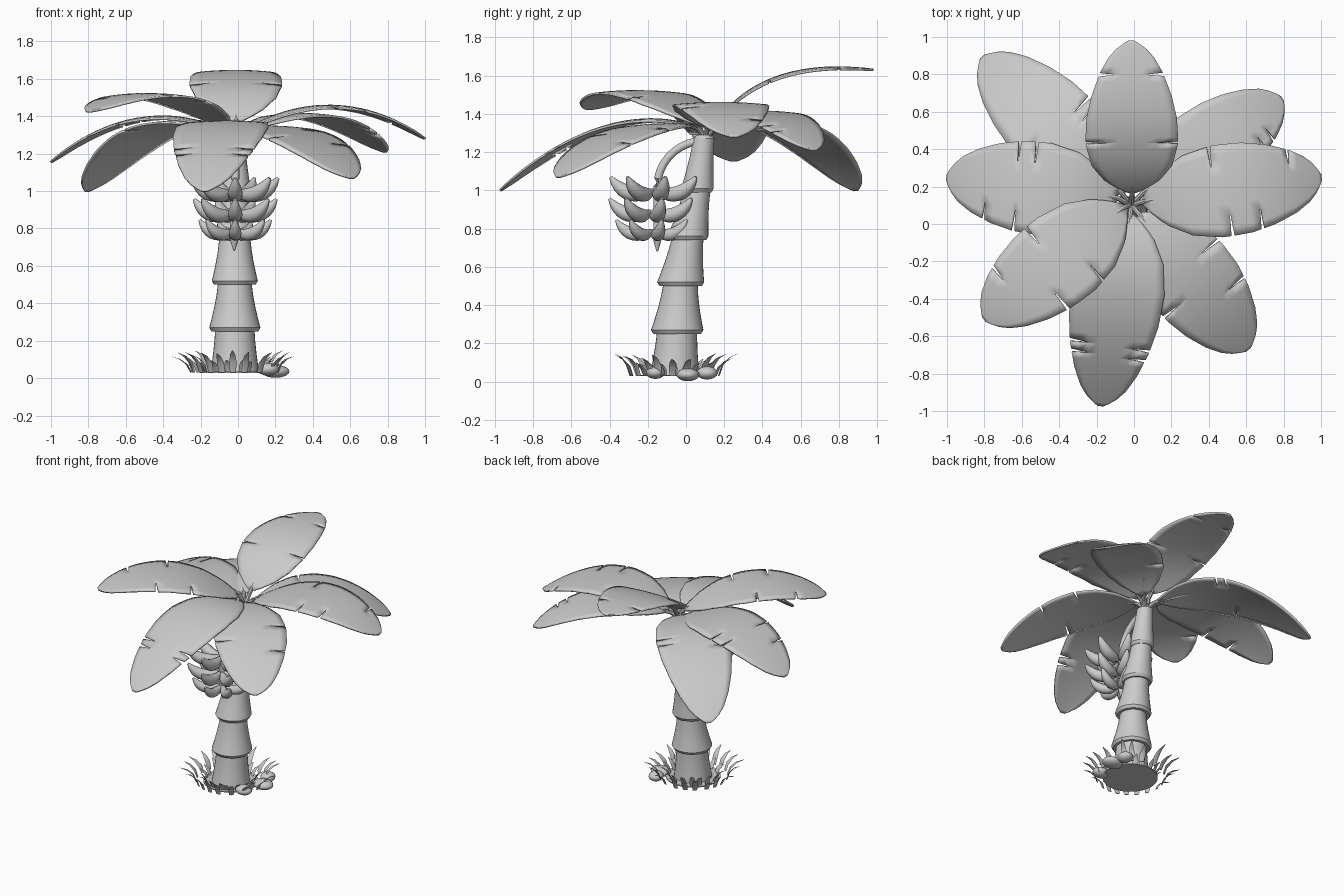
import bpy, bmesh, math, random
from mathutils import Vector

random.seed(4)
if "Cube" in bpy.data.objects:
    bpy.data.objects.remove(bpy.data.objects["Cube"], do_unlink=True)

grey = bpy.data.materials.new("plain grey")
grey.use_nodes = True
GREY = (0.6, 0.6, 0.6, 1)
grey.diffuse_color = GREY
grey.node_tree.nodes["Principled BSDF"].inputs["Base Color"].default_value = GREY


def finish(bm, name, angle=40):
    bmesh.ops.recalc_face_normals(bm, faces=bm.faces)
    me = bpy.data.meshes.new(name)
    bm.to_mesh(me)
    bm.free()
    ob = bpy.data.objects.new(name, me)
    bpy.context.collection.objects.link(ob)
    me.materials.append(grey)
    bpy.ops.object.select_all(action='DESELECT')
    ob.select_set(True)
    bpy.context.view_layer.objects.active = ob
    bpy.ops.object.shade_smooth_by_angle(angle=math.radians(angle))
    return ob


def bezier(a, b, c, t):
    return a * (1 - t) ** 2 + b * (2 * t * (1 - t)) + c * t * t


def loft(bm, rings):
    """Skin a list of vertex-position rings and cap both ends."""
    loops = [[bm.verts.new(p) for p in ring] for ring in rings]
    for lo, hi in zip(loops, loops[1:]):
        n = len(lo)
        for i in range(n):
            bm.faces.new((lo[i], lo[(i + 1) % n], hi[(i + 1) % n], hi[i]))
    bm.faces.new(loops[0][::-1])
    bm.faces.new(loops[-1])


def tube(bm, points, radii, sides=10):
    rings = []
    for i, p in enumerate(points):
        d = (points[min(i + 1, len(points) - 1)] - points[max(i - 1, 0)]).normalized()
        side = d.cross(Vector((0, 0, 1)))
        if side.length < 0.05:
            side = Vector((1, 0, 0))
        side.normalize()
        up = side.cross(d)
        rings.append([p + (side * math.cos(a) + up * math.sin(a)) * radii[i]
                      for a in (math.tau * k / sides for k in range(sides))])
    loft(bm, rings)


def flat_ring(z, y, r):
    return [Vector((-0.017 + r * math.cos(a), y + r * math.sin(a), z))
            for a in (math.tau * k / 32 for k in range(32))]


# Trunk: flared segments stacked along a leaning line
# (bottom z, flared radius, centre y, neck radius)
segments = [(0.03, 0.13, -0.06, 0.105), (0.27, 0.137, -0.046, 0.09),
            (0.52, 0.123, -0.028, 0.083), (0.76, 0.107, 0.01, 0.07),
            (1.01, 0.085, 0.06, 0.055), (1.28, 0, 0.095, 0)]
rings = []
for (z, r, y, neck), (z2, r2, y2, _) in zip(segments, segments[1:]):
    if z > 0.1:
        rings.append(flat_ring(z - 0.02, y, r - 0.012))
    for t in (0, 0.2, 0.45, 0.7, 0.92):
        rings.append(flat_ring(z + (z2 - z) * t, y + (y2 - y) * t,
                               neck + (r - neck) * (1 - t) ** 1.5))
rings += [flat_ring(1.27, 0.095, 0.055), flat_ring(1.29, 0.097, 0.04)]
bm = bmesh.new()
loft(bm, rings)
finish(bm, "trunk", 25)

# Thin ground disc under the trunk
bm = bmesh.new()
loft(bm, [flat_ring(0.028, -0.06, 0.187), flat_ring(0.035, -0.06, 0.187)])
finish(bm, "ground_disc")

# Leaves: curved blades with tapering slits cut in from the edges
CROWN = Vector((-0.015, 0.1, 1.27))
PROFILE = [(0, 0.02), (0.05, 0.08), (0.12, 0.145), (0.25, 0.215), (0.42, 0.248), (0.58, 0.242),
           (0.72, 0.213), (0.84, 0.168), (0.92, 0.12), (0.97, 0.07), (1, 0.015)]


def half_width(u):
    for (a, wa), (b, wb) in zip(PROFILE, PROFILE[1:]):
        if u <= b:
            return wa + (wb - wa) * (u - a) / (b - a)
    return PROFILE[-1][1]


def leaf(name, base, tip, mid_z, slits, scale=1.0, early=0.0):
    base, tip = Vector(base), Vector(tip)
    # bend the midrib through mid_z half way along; early moves the bend to the base
    ctrl = ((base + tip) / 2).lerp(base, early)
    ctrl.z = 2 * mid_z - (base.z + tip.z) / 2
    out = tip - base
    side = Vector((out.y, -out.x, 0)).normalized()
    cuts = {u for pair in slits for u in pair}
    rows = [(i / 24, 0) for i in range(25)] + [(0.985, 0)]
    rows = [r for r in rows if all(abs(r[0] - c) > 0.02 for c in cuts)]
    rows = sorted(rows + [(c, e) for c in cuts for e in (-0.009, 0.009)])
    vs = [-1, -0.8, -0.55, -0.3, 0, 0.3, 0.55, 0.8, 1]
    bm = bmesh.new()
    grid = []
    for u, e in rows:
        row = []
        for v in vs:
            t = u + e * max(0.25, abs(v) * 2 - 1)
            w = half_width(t) * scale
            row.append(bm.verts.new(bezier(base, ctrl, tip, t) + side * (v * w)
                                    - Vector((0, 0, 0.05 * w * v * v))))
        grid.append(row)
    for i in range(len(rows) - 1):
        is_cut = rows[i][0] == rows[i + 1][0]
        for j in range(len(vs) - 1):
            if is_cut and j in (0, 1, 6, 7) and rows[i][0] in slits[j // 4]:
                continue
            bm.faces.new((grid[i][j], grid[i + 1][j], grid[i + 1][j + 1], grid[i][j + 1]))
    ob = finish(bm, name)
    solid = ob.modifiers.new("thickness", 'SOLIDIFY')
    solid.thickness = 0.012
    solid.offset = 0
    # stalk joining the leaf to the crown
    bm = bmesh.new()
    end = bezier(base, ctrl, tip, 0.06)
    tube(bm, [CROWN, CROWN.lerp(base, 0.6) + Vector((0, 0, 0.01)), base, end],
         [0.02, 0.014, 0.014, 0.006], 8)
    finish(bm, name + "_stalk")


leaf("leaf_back", (-0.01, 0.17, 1.37), (-0.015, 0.98, 1.63), 1.6, ((0.42, 0.83), (0.42, 0.83)), early=0.38)
leaf("leaf_left", (0.05, 0.12, 1.33), (1.0, 0.25, 1.28), 1.455, ((0.4, 0.83), (0.47, 0.64)))
leaf("leaf_right", (-0.09, 0.14, 1.33), (-1.0, 0.25, 1.155), 1.385, ((0.58, 0.76), (0.5, 0.6)))
leaf("leaf_back_left", (0.05, 0.17, 1.33), (0.79, 0.67, 1.21), 1.405, ((0.3,), (0.75, 0.82)), 0.92)
leaf("leaf_back_right", (-0.07, 0.17, 1.33), (-0.81, 0.89, 1.0), 1.335, ((0.5,), (0.4, 0.46)))
leaf("leaf_front_right", (-0.05, 0.09, 1.34), (-0.8, -0.51, 1.425), 1.515, ((0.35, 0.6), (0.5, 0.78)))
leaf("leaf_front", (-0.02, 0.05, 1.33), (-0.18, -0.97, 1.0), 1.33, ((0.71, 0.76), (0.71, 0.76)), early=0.12)
leaf("leaf_front_left", (0.03, 0.05, 1.33), (0.61, -0.67, 1.07), 1.305, ((0.4, 0.66), (0.55,)))

# Fruit stem arching out of the crown, ending in a pointed bud
STEM_Y = -0.15
bm = bmesh.new()
arch = [Vector((-0.015, STEM_Y + 0.25 * (1 - math.sin(a)), 1.02 + 0.24 * math.cos(a)))
        for a in (math.radians(d) for d in range(0, 91, 10))]
drop = [Vector((-0.02, STEM_Y, z)) for z in (0.9, 0.8, 0.77, 0.73, 0.68)]
tube(bm, arch + drop, [0.022] * 12 + [0.028, 0.02, 0.004])
finish(bm, "fruit_stem")

# Three tiers of curved, blunt-ended fruit
for tier, (y, z, size) in enumerate([(-0.16, 0.985, 1), (-0.175, 0.875, 0.96), (-0.17, 0.775, 0.83)]):
    bm = bmesh.new()
    for k in range(7):
        a = math.tau * k / 7 - math.pi / 2
        d = Vector((math.cos(a), math.sin(a), 0)) * size
        root = Vector((-0.015, y, z))
        start = root + d * 0.02 + Vector((0, 0, 0.01))
        bend = root + d * 0.15 - Vector((0, 0, 0.045))
        end = root + d * 0.235 + Vector((0, 0, 0.085 * size))
        pts = [bezier(start, bend, end, t / 9) for t in range(9)] + [end]
        fat = [0.4, 0.65, 0.88, 1, 1, 1, 0.92, 0.78, 0.55, 0.22]
        tube(bm, pts, [0.04 * size * f for f in fat])
    finish(bm, f"fruit_tier_{tier + 1}", 50)

# Grass: two rings of bent, tapering blades
bm = bmesh.new()
for count, r0, r1, h in ((20, 0.23, 0.34, 0.12), (18, 0.16, 0.225, 0.085)):
    for k in range(count):
        a = math.tau * (k + random.uniform(-0.25, 0.25)) / count
        d = Vector((math.cos(a), math.sin(a), 0))
        side = Vector((-d.y, d.x, 0))
        c = Vector((-0.02, -0.06, 0.03))
        tall = h * random.uniform(0.7, 1.05)
        reach = r0 + (r1 - r0) * random.uniform(0.75, 1.05)
        start, end = c + d * r0, c + d * reach + Vector((0, 0, tall))
        bend = c + d * (r0 + 0.015) + Vector((0, 0, tall * 0.8))
        rings = []
        for t, w in ((0, 0.016), (0.35, 0.02), (0.7, 0.013), (1, 0.002)):
            p = bezier(start, bend, end, t)
            rings.append([p - side * w, p + d * w * 0.35, p + side * w, p - d * w * 0.15])
        loft(bm, rings)
finish(bm, "grass")

# Flattened pebbles
for i, (x, y, z, rx, ry) in enumerate([(0.2, 0.01, 0.036, 0.075, 0.06), (0.16, -0.16, 0.048, 0.06, 0.05),
                                       (0.17, 0.11, 0.045, 0.05, 0.055)]):
    bm = bmesh.new()
    bmesh.ops.create_uvsphere(bm, u_segments=16, v_segments=10, radius=1)
    bmesh.ops.scale(bm, vec=(rx, ry, 0.034), verts=bm.verts)
    bmesh.ops.translate(bm, vec=(x, y, z), verts=bm.verts)
    finish(bm, f"pebble_{i + 1}", 60)
